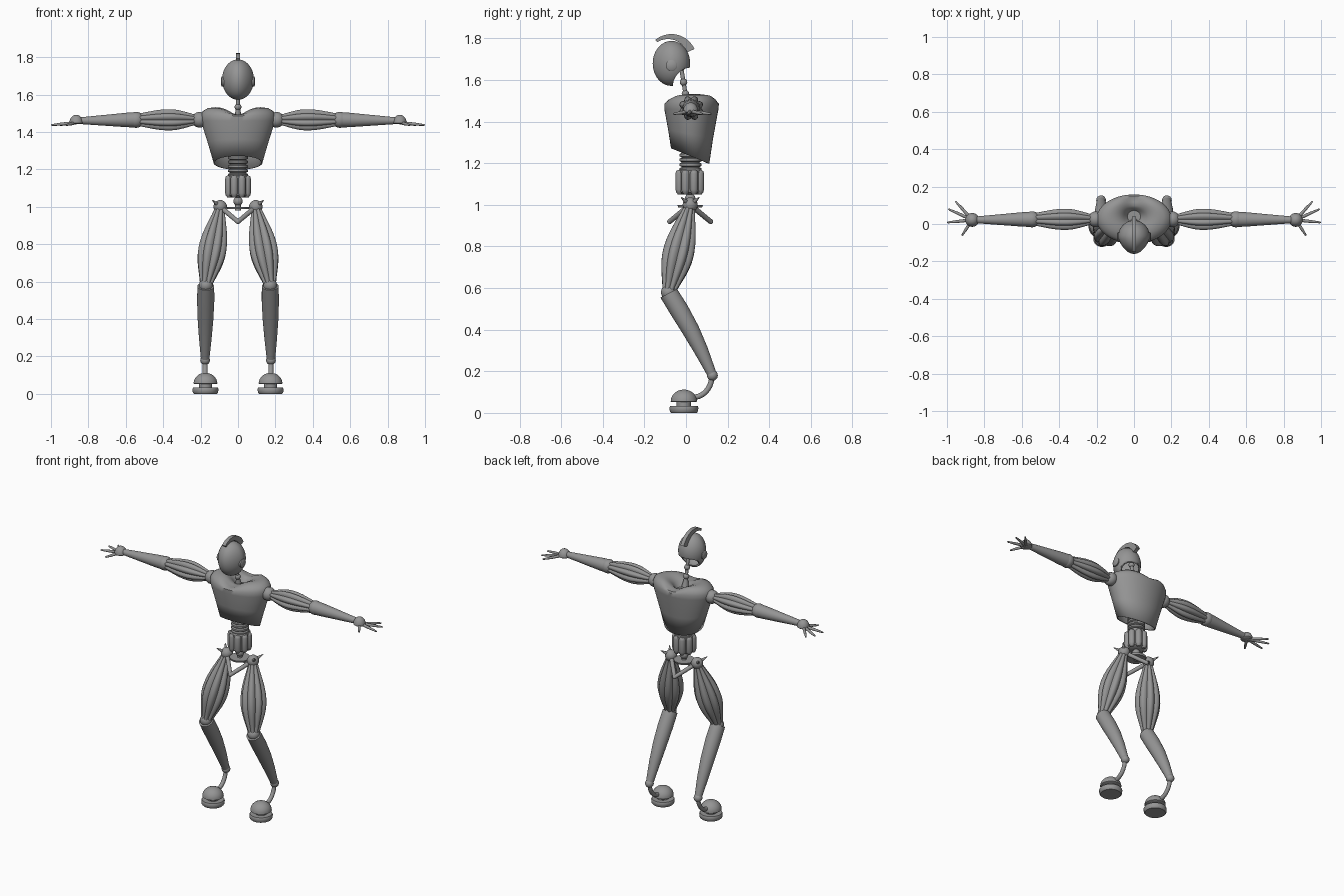
import bpy, bmesh
from math import sin, cos, pi, exp, radians
from mathutils import Vector

if "Cube" in bpy.data.objects:
    bpy.data.objects.remove(bpy.data.objects["Cube"])

grey = bpy.data.materials.new("metal_grey")
grey.use_nodes = True
grey.diffuse_color = (0.3, 0.3, 0.3, 1)
grey.node_tree.nodes["Principled BSDF"].inputs["Base Color"].default_value = (0.3, 0.3, 0.3, 1)


def finish(bm, name, angle=40):
    """Turn a bmesh into a shaded, coloured object."""
    bmesh.ops.recalc_face_normals(bm, faces=bm.faces)
    mesh = bpy.data.meshes.new(name)
    bm.to_mesh(mesh)
    bm.free()
    mesh.materials.append(grey)
    obj = bpy.data.objects.new(name, mesh)
    bpy.context.collection.objects.link(obj)
    bpy.ops.object.select_all(action='DESELECT')
    obj.select_set(True)
    bpy.context.view_layer.objects.active = obj
    bpy.ops.object.shade_smooth_by_angle(angle=radians(angle))
    return obj


def skin(bm, rings, caps=True):
    """Bridge successive rings of vertices with quads."""
    n = len(rings[0])
    for a, b in zip(rings, rings[1:]):
        for i in range(n):
            bm.faces.new((a[i], a[(i + 1) % n], b[(i + 1) % n], b[i]))
    if caps:
        bm.faces.new(rings[0])
        bm.faces.new(rings[-1])


def spin(name, start, end, profile, lobes=0, bow=(0, 0, 0)):
    """Revolve (fraction, radius) pairs about an axis; lobes flute the section."""
    start, end, bow = Vector(start), Vector(end), Vector(bow)
    axis = (end - start).normalized()
    u = axis.orthogonal().normalized()
    v = axis.cross(u)
    n = lobes * 8 if lobes else 28
    bm = bmesh.new()
    rings = []
    for t, r in profile:
        c = start.lerp(end, t) + bow * sin(pi * t)
        ring = []
        for i in range(n):
            a = 2 * pi * i / n
            k = r * (0.8 + 0.2 * abs(sin(a * lobes / 2))) if lobes else r
            ring.append(bm.verts.new(c + (u * cos(a) + v * sin(a)) * k))
        rings.append(ring)
    skin(bm, rings)
    return finish(bm, name)


def ball(name, centre, r):
    bm = bmesh.new()
    bmesh.ops.create_uvsphere(bm, u_segments=24, v_segments=14, radius=r)
    bmesh.ops.translate(bm, verts=bm.verts, vec=centre)
    return finish(bm, name)


def hose(name, points, r):
    """Round tube through points in one yz plane."""
    pts = [Vector(p) for p in points]
    bm = bmesh.new()
    rings = []
    for i, p in enumerate(pts):
        d = (pts[min(i + 1, len(pts) - 1)] - pts[max(i - 1, 0)]).normalized()
        u = Vector((1, 0, 0))
        v = d.cross(u)
        rings.append([bm.verts.new(p + (u * cos(k * pi / 8) + v * sin(k * pi / 8)) * r)
                      for k in range(16)])
    skin(bm, rings)
    return finish(bm, name)


def spindle(end_a, mid, end_b, peak):
    """Muscle-like swelling profile that peaks at a given fraction."""
    out = []
    for i in range(17):
        t = i / 16
        s = t / peak if t < peak else (1 - t) / (1 - peak)
        base = end_a if t < peak else end_b
        out.append((t, base + (mid - base) * sin(s * pi / 2) ** 1.3))
    return out


# Head: hollow mask with the lower back scooped away
bm = bmesh.new()
bmesh.ops.create_uvsphere(bm, u_segments=40, v_segments=24, radius=1)
for v in bm.verts:
    x, y, z = v.co
    v.co = (x * 0.085 * (1 - 0.22 * max(0, -y)), -0.07 + y * 0.09, 1.68 + z * 0.108)
head = finish(bm, "head_shell")
shell = head.modifiers.new("shell", 'SOLIDIFY')
shell.thickness = 0.01
shell.offset = -1
scoop = spin("head_scoop", (-0.2, 0.03, 1.567), (0.2, 0.03, 1.567), [(0, 0.094), (1, 0.094)])
scoop.hide_render = True
cut = head.modifiers.new("scoop", 'BOOLEAN')
cut.operation = 'DIFFERENCE'
cut.object = scoop
bpy.context.view_layer.objects.active = head
for m in ("shell", "scoop"):
    bpy.ops.object.modifier_apply(modifier=m)
bpy.data.objects.remove(scoop)

# Crest: tapering crescent over the head
bm = bmesh.new()
rings = []
for i in range(19):
    f = i / 18
    a = radians(24 + 106 * f)
    rings.append([bm.verts.new((x, -0.07 + cos(a) * r, 1.70 + sin(a) * r))
                  for x, r in ((-0.012, 0.077 + 0.03 * f), (0.012, 0.077 + 0.03 * f),
                               (0.012, 0.121), (-0.012, 0.121))])
skin(bm, rings)
finish(bm, "head_crest")

# Neck beads on a rod
top, base = Vector((0, -0.025, 1.67)), Vector((0, 0.008, 1.47))
spin("neck_rod", top, base, [(0, 0.01), (0.7, 0.01), (1, 0.022)])
for i, f in enumerate((0.05, 0.4, 0.68)):
    ball(f"neck_bead_{i + 1}", top.lerp(base, f), 0.018)

# Torso: tapered shell, slanted hem, dipped collar (z, rx, centre y, ry, tilt, dip)
rows = [(1.235, 0.13, 0.02, 0.092, 0.4, 0), (1.34, 0.161, 0.022, 0.108, 0.2, 0),
        (1.46, 0.199, 0.026, 0.13, 0, 0), (1.49, 0.2, 0.027, 0.131, 0, 0.1),
        (1.512, 0.188, 0.03, 0.12, 0, 0.5), (1.528, 0.16, 0.036, 0.1, 0, 1),
        (1.533, 0.12, 0.04, 0.078, 0, 1), (1.525, 0.08, 0.04, 0.058, 0, 0.8),
        (1.505, 0.055, 0.04, 0.046, 0, 0.5), (1.465, 0.035, 0.04, 0.032, 0, 0)]
bm = bmesh.new()
rings = []
for z, rx, cy, ry, tilt, dip in rows:
    ring = []
    for i in range(56):
        a = 2 * pi * i / 56
        x, y = rx * cos(a), ry * sin(a)
        ring.append(bm.verts.new((x, cy + y, z - tilt * y - 0.04 * dip * exp(-(x / 0.06) ** 2))))
    rings.append(ring)
skin(bm, rings, caps=False)
bm.faces.new(rings[-1])
torso = finish(bm, "torso_shell", 50)
wall = torso.modifiers.new("wall", 'SOLIDIFY')
wall.thickness = 0.008
wall.offset = -1

# Ribbed spine
ribs = []
for i in range(7):
    ribs += [((i + f) / 7, r) for f, r in ((0, 0.044), (0.2, 0.053), (0.7, 0.053), (0.9, 0.044))]
spin("spine", (0, 0.022, 1.16), (0, 0.022, 1.32), ribs)

# Abdomen: core wrapped in upright capsules
spin("abdomen_core", (0, 0.018, 1.05), (0, 0.018, 1.17), [(0, 0.04), (0.1, 0.058), (0.95, 0.058), (1, 0.05)])
for i in range(8):
    a = pi / 8 + i * pi / 4
    x, y = 0.053 * cos(a), 0.018 + 0.053 * sin(a)
    spin(f"abdomen_capsule_{i + 1}", (x, y, 1.05), (x, y, 1.167),
         [(0, 0.008), (0.08, 0.016), (0.2, 0.02), (0.85, 0.02), (0.95, 0.017), (1, 0.01)])

# Pelvis joint and plate
spin("waist_stem", (0, 0.02, 0.98), (0, 0.02, 1.06), [(0, 0.015), (1, 0.015)])
ball("waist_ball", (0, 0.02, 1.03), 0.025)
spin("pelvis_plate", (0, 0.02, 0.988), (0, 0.02, 1.0), [(0, 0.058), (1, 0.062)])
for label, y in (("front", -0.078), ("back", 0.118)):
    ball(f"pelvis_{label}_joint", (0, y, 0.92), 0.0125)

for s, side in ((1, "left"), (-1, "right")):
    # Ears
    spin(f"{side}_ear", (s * 0.07, -0.07, 1.67), (s * 0.09, -0.07, 1.67), [(0, 0.027), (0.8, 0.027), (1, 0.022)])

    # Pelvis struts running on through the hip into spikes
    hip = Vector((s * 0.095, 0.02, 1.0))
    for label, y in (("front", -0.078), ("back", 0.118)):
        low = Vector((0, y, 0.92))
        spin(f"{side}_{label}_pelvis_strut", low, low + (hip - low) * 1.45,
             [(0, 0.012), (0.6, 0.013), (0.8, 0.012), (1, 0.002)])
    ball(f"{side}_hip", hip, 0.036)

    # Leg
    knee = Vector((s * 0.172, -0.083, 0.58))
    ankle = Vector((s * 0.176, 0.127, 0.18))
    spin(f"{side}_thigh", hip, knee, spindle(0.026, 0.079, 0.034, 0.56), lobes=8)
    ball(f"{side}_knee", knee, 0.037)
    spin(f"{side}_shin", knee + Vector((0, 0, -0.005)), ankle,
         [(0, 0.045), (0.2, 0.046), (0.45, 0.042), (0.7, 0.034), (0.9, 0.026), (1, 0.022)],
         bow=(0, 0.012, 0))
    ball(f"{side}_ankle", ankle, 0.026)
    hose(f"{side}_ankle_hose", [(ankle.x, 0.035 + 0.09 * cos(i * pi / 20), 0.18 - 0.105 * sin(i * pi / 20))
                                for i in range(11)], 0.013)

    # Foot: dome, stem and sole disc
    def foot(part, z0, z1, profile):
        spin(f"{side}_{part}", (s * 0.174, -0.01, z0), (s * 0.174, -0.01, z1), profile)
    foot("foot_dome", 0.052, 0.112, [(0, 0.06)] + [(0.05 + 0.95 * sin(i * pi / 16), 0.063 * cos(i * pi / 16) + 0.001)
                                                   for i in range(9)])
    foot("foot_stem", 0.025, 0.06, [(0, 0.035), (1, 0.035)])
    foot("foot_sole", 0, 0.034, [(0, 0.062), (0.2, 0.068), (0.75, 0.07), (1, 0.066)])

    # Arm
    shoulder = Vector((s * 0.205, 0.025, 1.465))
    elbow = Vector((s * 0.545, 0.025, 1.465))
    wrist = Vector((s * 0.865, 0.022, 1.46))
    ball(f"{side}_shoulder", shoulder, 0.042)
    spin(f"{side}_upper_arm", shoulder, elbow, spindle(0.024, 0.06, 0.034, 0.48), lobes=8)
    ball(f"{side}_elbow", elbow, 0.043)
    spin(f"{side}_forearm", elbow, wrist, [(0, 0.041), (0.15, 0.039), (0.9, 0.019), (1, 0.018)])

    # Hand: domed palm and splayed fingers
    palm = wrist + Vector((0, 0, -0.018))
    spin(f"{side}_palm", palm, palm + Vector((0, 0, 0.05)),
         [(0, 0.03)] + [(0.1 + 0.9 * sin(i * pi / 16), 0.036 * cos(i * pi / 16) + 0.001) for i in range(9)])
    tips = ((0.955, 0.122), (0.993, 0.08), (1.0, 0.008), (0.92, -0.062))
    for i, (x, y) in enumerate(tips):
        spin(f"{side}_finger_{i + 1}", palm + Vector((0, 0, 0.008)), (s * x, y, 1.437),
             [(0, 0.009), (0.6, 0.008), (0.95, 0.005), (1, 0.002)])
